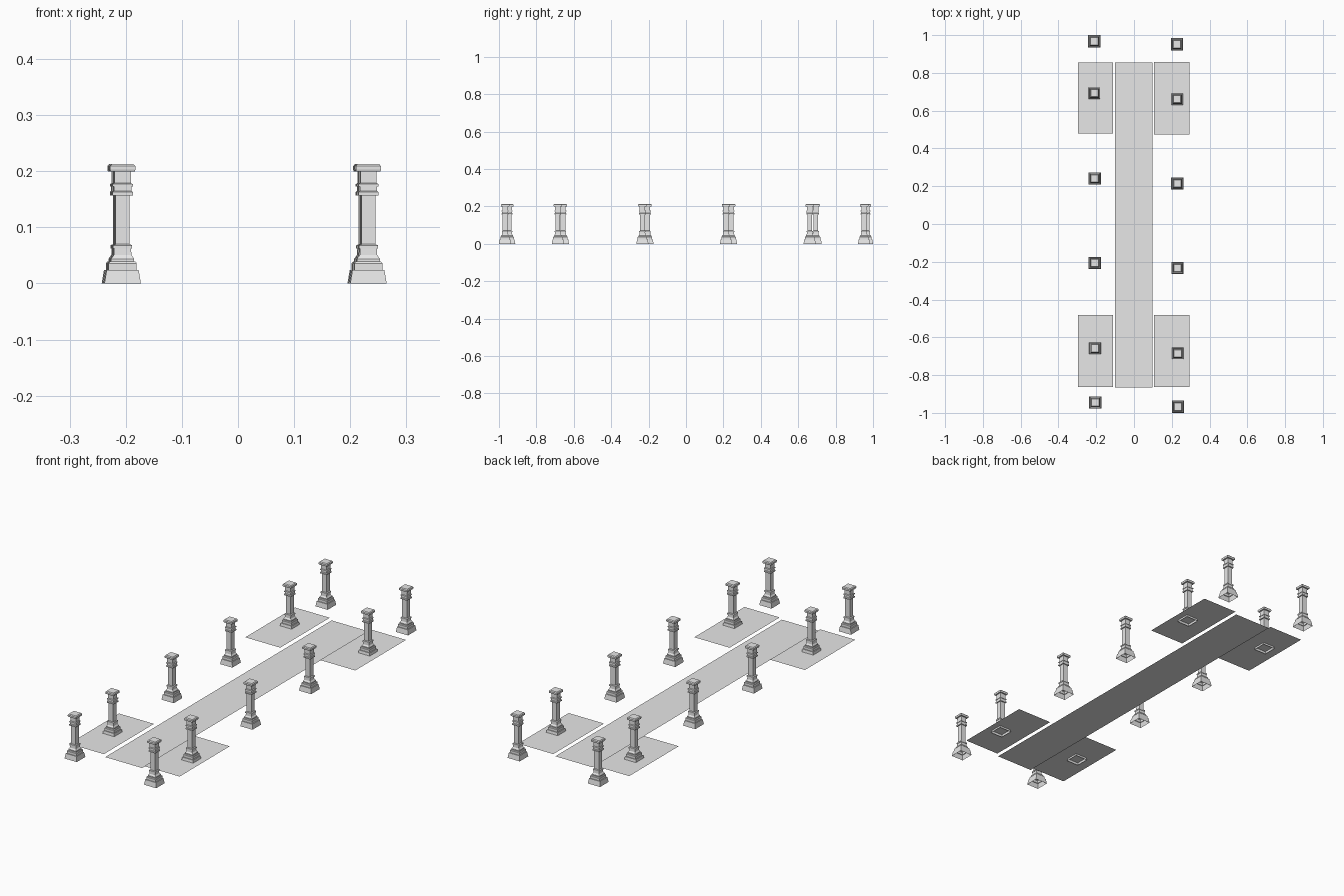
import bpy, bmesh

stone = bpy.data.materials.new("light grey stone")
stone.diffuse_color = (0.8, 0.8, 0.8, 1)


def add_object(name, bm, loc):
    mesh = bpy.data.meshes.new(name)
    bm.to_mesh(mesh)
    bm.free()
    mesh.materials.append(stone)
    obj = bpy.data.objects.new(name, mesh)
    obj.location = loc
    bpy.context.collection.objects.link(obj)
    return obj


def slab(name, x0, x1, y0, y1, z):
    """Single flat floor panel facing up."""
    bm = bmesh.new()
    bm.faces.new([bm.verts.new((x, y, z)) for x, y in
                  ((x0, y0), (x1, y0), (x1, y1), (x0, y1))])
    add_object(name, bm, (0, 0, 0))


# Square column profile: (half width, height), open at the bottom
PROFILE = [
    (0.0325, 0.0), (0.0285, 0.024),                                  # plinth
    (0.0250, 0.024), (0.0250, 0.036), (0.0225, 0.039),               # lower step
    (0.0205, 0.039), (0.0205, 0.044), (0.0155, 0.051),               # upper step
    (0.0150, 0.062), (0.0170, 0.062), (0.0170, 0.068),               # foot ring
    (0.0125, 0.070), (0.0125, 0.157),                                # shaft
    (0.0180, 0.157), (0.0180, 0.163), (0.0155, 0.165),               # lower collar
    (0.0155, 0.173), (0.0180, 0.173), (0.0180, 0.177),               # upper collar
    (0.0145, 0.179), (0.0145, 0.200),                                # neck
    (0.0215, 0.200), (0.0225, 0.203), (0.0225, 0.209), (0.0190, 0.213),  # cap
]


def column(name, x, y):
    bm = bmesh.new()
    rings = [[bm.verts.new((sx * h, sy * h, z)) for sx, sy in
              ((-1, -1), (1, -1), (1, 1), (-1, 1))] for h, z in PROFILE]
    for a, b in zip(rings, rings[1:]):
        for i in range(4):
            j = (i + 1) % 4
            bm.faces.new((a[i], a[j], b[j], b[i]))
    bm.faces.new(rings[-1])
    add_object(name, bm, (x, y, 0))


# Two rows of columns
left_y = (0.9675, 0.693, 0.241, -0.206, -0.658, -0.945)
right_y = (0.952, 0.661, 0.214, -0.233, -0.685, -0.9675)
for i in range(6):
    column(f"left_column_{i + 1}", -0.2105 + 0.001 * i, left_y[i])
    column(f"right_column_{i + 1}", 0.2275 + 0.001 * i, right_y[i])

# Central walkway and four raised side panels
slab("walkway", -0.10, 0.097, -0.866, 0.854, 0.001)
slab("back_left_panel", -0.296, -0.11, 0.478, 0.854, 0.011)
slab("back_right_panel", 0.105, 0.293, 0.473, 0.858, 0.011)
slab("front_left_panel", -0.296, -0.11, -0.862, -0.481, 0.011)
slab("front_right_panel", 0.105, 0.293, -0.862, -0.481, 0.011)
